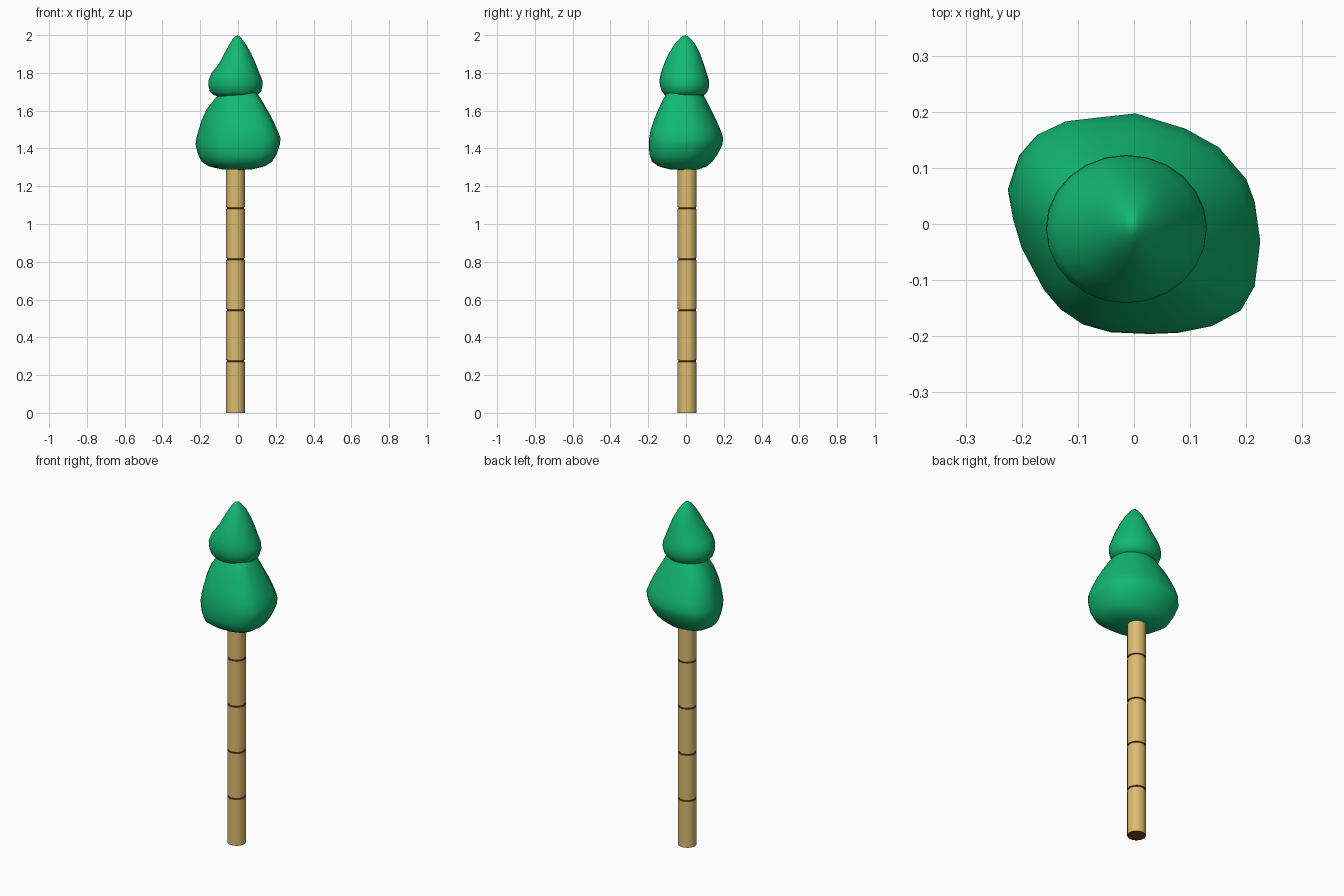
import bpy, bmesh, math


def material(name, rgb):
    m = bpy.data.materials.new(name)
    m.diffuse_color = (*rgb, 1)
    return m


GREEN = material("leaf green", (0.006, 0.48, 0.17))
TAN = material("light wood", (0.72, 0.50, 0.16))
BROWN = material("dark wood", (0.15, 0.06, 0.022))


def loft(name, rings, mats, bottom=None, top=None):
    """Skin a stack of equal-length rings, closing ends at points or as caps."""
    bm = bmesh.new()
    loops = [[bm.verts.new(p) for p in ring] for ring in rings]
    n = len(loops[0])
    for a, b in zip(loops, loops[1:]):
        for i in range(n):
            j = (i + 1) % n
            bm.faces.new((a[i], a[j], b[j], b[i]))
    for loop, tip, flip in ((loops[0], bottom, True), (loops[-1], top, False)):
        if tip:
            v = bm.verts.new(tip)
            for i in range(n):
                bm.faces.new((loop[i], loop[(i + 1) % n], v))
        else:
            bm.faces.new(loop[::-1] if flip else loop)
    bmesh.ops.recalc_face_normals(bm, faces=bm.faces)
    me = bpy.data.meshes.new(name)
    bm.to_mesh(me)
    bm.free()
    for m in mats:
        me.materials.append(m)
    ob = bpy.data.objects.new(name, me)
    bpy.context.collection.objects.link(ob)
    for p in me.polygons:
        p.use_smooth = True
    return ob


# Trunk: five straight sections separated by thin dark grooves
CX, CY, R, SIDES = -0.013, 0.006, 0.05, 24
GROOVES = [0.275, 0.545, 0.815, 1.085]
profile = [(0, R)]
for g in GROOVES:
    profile += [(g - 0.005, R), (g - 0.004, 0.046), (g + 0.004, 0.046), (g + 0.005, R)]
profile.append((1.35, R))
trunk = loft("trunk", [[(CX + r * math.cos(t * math.tau / SIDES),
                         CY + r * math.sin(t * math.tau / SIDES), z)
                        for t in range(SIDES)] for z, r in profile], [TAN, BROWN])
for p in trunk.data.polygons:
    in_groove = any(abs(p.center.z - g) < 0.006 for g in GROOVES)
    if in_groove or abs(p.normal.z) > 0.9:
        p.material_index = 1
bpy.context.view_layer.objects.active = trunk
trunk.select_set(True)
bpy.ops.object.shade_smooth_by_angle(angle=math.radians(35))


def tier(name, outline, levels, bottom, top):
    """Lumpy leaf tier: outline squeezed into x/y extents at each height."""
    xs, ys = zip(*outline)
    x0, x1, y0, y1 = min(xs), max(xs), min(ys), max(ys)
    rings = []
    for z, a, b, c, d in levels:
        rings.append([(a + (x - x0) / (x1 - x0) * (b - a),
                       c + (y - y0) / (y1 - y0) * (d - c), z) for x, y in outline])
    return loft(name, rings, [GREEN], bottom, top)


# Lower leaf tier, uneven outline seen from above
lump = [(0.225, -0.03), (0.215, 0.04), (0.2, 0.08), (0.15, 0.137), (0.09, 0.17),
        (0.0, 0.197), (-0.065, 0.19), (-0.125, 0.183), (-0.175, 0.16), (-0.205, 0.125),
        (-0.225, 0.065), (-0.215, 0.01), (-0.2, -0.04), (-0.16, -0.115), (-0.13, -0.15),
        (-0.09, -0.177), (-0.04, -0.191), (0.03, -0.194), (0.08, -0.192), (0.14, -0.18),
        (0.19, -0.153), (0.215, -0.11)]
tier("lower_leaves", lump, [
    (1.290, -0.09, 0.08, -0.09, 0.07),
    (1.305, -0.155, 0.14, -0.145, 0.11),
    (1.330, -0.193, 0.18, -0.180, 0.14),
    (1.370, -0.212, 0.205, -0.194, 0.168),
    (1.420, -0.225, 0.222, -0.196, 0.193),
    (1.455, -0.220, 0.225, -0.195, 0.197),
    (1.500, -0.208, 0.207, -0.187, 0.182),
    (1.550, -0.192, 0.185, -0.170, 0.160),
    (1.610, -0.165, 0.152, -0.145, 0.130),
    (1.660, -0.125, 0.123, -0.122, 0.105),
    (1.695, -0.095, 0.100, -0.100, 0.085),
    (1.740, -0.05, 0.06, -0.06, 0.05),
], (-0.005, -0.005, 1.285), (0, 0, 1.76))

# Upper leaf tier, rounder and pointed
circle = [(math.cos(i * math.tau / 24), math.sin(i * math.tau / 24)) for i in range(24)]
tier("upper_leaves", circle, [
    (1.675, -0.105, 0.07, -0.085, 0.075),
    (1.683, -0.130, 0.105, -0.112, 0.098),
    (1.700, -0.148, 0.122, -0.127, 0.113),
    (1.730, -0.157, 0.130, -0.137, 0.123),
    (1.760, -0.156, 0.129, -0.141, 0.122),
    (1.800, -0.140, 0.113, -0.133, 0.110),
    (1.850, -0.100, 0.093, -0.115, 0.093),
    (1.900, -0.074, 0.071, -0.093, 0.075),
    (1.950, -0.046, 0.043, -0.062, 0.050),
    (1.980, -0.028, 0.021, -0.036, 0.025),
    (1.994, -0.014, 0.008, -0.019, 0.010),
], (-0.01, -0.005, 1.672), (-0.003, -0.004, 2.0))
